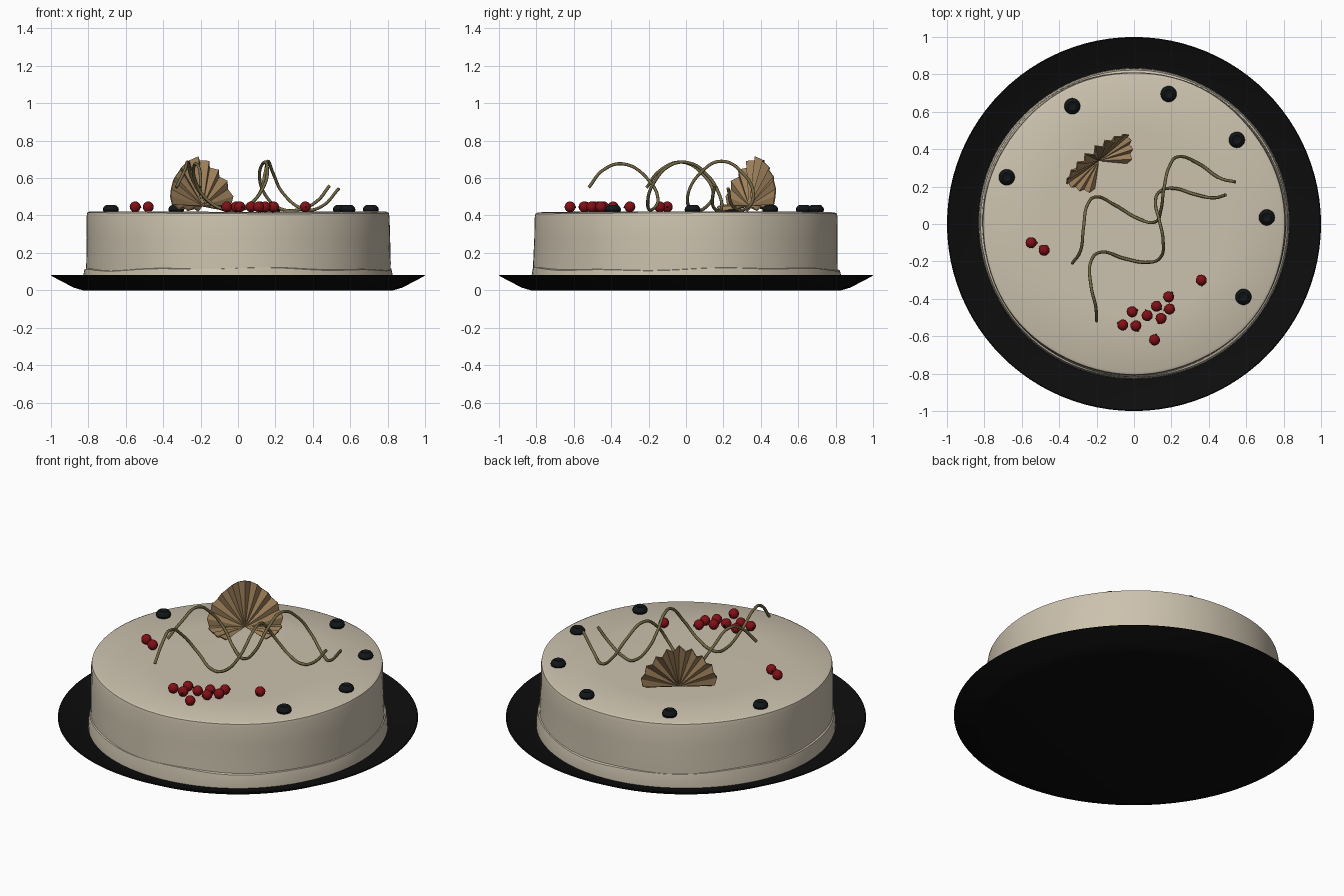
import bpy, bmesh
from math import sin, cos, pi
from mathutils import Vector

if "Cube" in bpy.data.objects:
    bpy.data.objects.remove(bpy.data.objects["Cube"])


def material(name, r, g, b):
    m = bpy.data.materials.new(name)
    m.use_nodes = True
    m.diffuse_color = (r, g, b, 1)
    bsdf = m.node_tree.nodes["Principled BSDF"]
    bsdf.inputs["Base Color"].default_value = (r, g, b, 1)
    bsdf.inputs["Roughness"].default_value = 0.6
    return m


black = material("plate black", 0.004, 0.004, 0.004)
cream = material("cream icing", 0.60, 0.535, 0.42)
red = material("currant red", 0.22, 0.005, 0.008)
dark = material("dark berry", 0.006, 0.008, 0.009)
olive = material("olive chocolate", 0.17, 0.14, 0.06)
tan = material("tan chocolate", 0.33, 0.21, 0.10)


def add_mesh(name, bm, mat, smooth=None):
    bmesh.ops.recalc_face_normals(bm, faces=bm.faces[:])
    me = bpy.data.meshes.new(name)
    bm.to_mesh(me)
    bm.free()
    me.materials.append(mat)
    ob = bpy.data.objects.new(name, me)
    bpy.context.collection.objects.link(ob)
    if smooth:
        bpy.ops.object.select_all(action='DESELECT')
        bpy.context.view_layer.objects.active = ob
        ob.select_set(True)
        bpy.ops.object.shade_smooth_by_angle(angle=smooth)
    return ob


def lathe(name, profile, mat, segments=96, wobble=None, smooth=0.6, at=(0, 0, 0)):
    """Spin a (radius, height) profile; wobble(angle, r, z) shifts radius and height."""
    bm = bmesh.new()
    rings = []
    for r, z in profile:
        if r == 0:
            rings.append([bm.verts.new((at[0], at[1], at[2] + z))] * segments)
            continue
        ring = []
        for i in range(segments):
            a = 2 * pi * i / segments
            dr, dz = wobble(a, r, z) if wobble else (0, 0)
            ring.append(bm.verts.new((at[0] + (r + dr) * cos(a),
                                      at[1] + (r + dr) * sin(a), at[2] + z + dz)))
        rings.append(ring)
    for low, high in zip(rings, rings[1:]):
        for i in range(segments):
            j = (i + 1) % segments
            quad = list(dict.fromkeys((low[i], low[j], high[j], high[i])))
            bm.faces.new(quad)
    return add_mesh(name, bm, mat, smooth)


# Dished serving plate
lathe("plate", [(0, 0), (0.83, 0), (0.88, 0.015), (1, 0.078), (0.995, 0.082),
                (0.87, 0.035), (0.83, 0.028), (0, 0.028)], black)


# Hand-spread icing: slightly uneven sides and edges
def side_wave(a, r, z):
    return 0.003 * sin(3 * a + 8 * z) + 0.002 * sin(7 * a), 0.003 * sin(2 * a + 1) * (z > 0.3)


def skirt_wave(a, r, z):
    return 0.002 * sin(5 * a), (0.006 * sin(3 * a) + 0.004 * sin(8 * a)) * (z > 0.09)


lathe("cake", [(0, 0.028), (0.815, 0.028), (0.814, 0.15), (0.811, 0.28), (0.81, 0.39),
               (0.806, 0.412), (0.792, 0.419), (0.5, 0.419), (0, 0.419)], cream,
      wobble=side_wave)
lathe("icing_skirt", [(0.78, 0.03), (0.831, 0.03), (0.829, 0.07), (0.821, 0.112),
                      (0.80, 0.12)], cream, wobble=skirt_wave)

# Red currants with a tiny dried tip
currants = [(-.55, -.10), (-.48, -.14), (.36, -.30), (.185, -.39), (.19, -.455), (.12, -.44),
            (.07, -.49), (.145, -.505), (-.01, -.47), (-.06, -.54), (.01, -.545), (.11, -.62)]
for n, (x, y) in enumerate(currants):
    bm = bmesh.new()
    bmesh.ops.create_uvsphere(bm, u_segments=20, v_segments=12, radius=0.029)
    bmesh.ops.translate(bm, verts=bm.verts[:], vec=(x, y, 0.446))
    add_mesh(f"currant_{n + 1}", bm, red, 1.0)
    bm = bmesh.new()
    bmesh.ops.create_cone(bm, segments=6, radius1=0.006, radius2=0.003, depth=0.012)
    a = n * 2.4
    bmesh.ops.translate(bm, verts=bm.verts[:],
                        vec=(x + 0.028 * cos(a), y + 0.028 * sin(a), 0.446))
    add_mesh(f"currant_tip_{n + 1}", bm, dark)

# Dark berries: squat domes with a small crown
berries = [(-.33, .63), (.185, .695), (.55, .45), (.71, .035), (.585, -.39), (-.68, .25)]
dome = [(0, 0), (0.038, 0), (0.043, 0.012), (0.040, 0.024), (0.031, 0.034),
        (0.024, 0.038), (0.018, 0.034), (0, 0.033)]
for n, (x, y) in enumerate(berries):
    lathe(f"dark_berry_{n + 1}", dome, dark, segments=20, at=(x, y, 0.418))


# Wavy chocolate curls
def curl(name, points):
    cu = bpy.data.curves.new(name, 'CURVE')
    cu.dimensions = '3D'
    cu.bevel_depth = 0.0085
    cu.bevel_resolution = 2
    cu.use_fill_caps = True
    cu.resolution_u = 8
    sp = cu.splines.new('BEZIER')
    sp.bezier_points.add(len(points) - 1)
    for bp, co in zip(sp.bezier_points, points):
        bp.co = co
        bp.handle_left_type = bp.handle_right_type = 'AUTO'
    cu.materials.append(olive)
    bpy.context.collection.objects.link(bpy.data.objects.new(name, cu))


curl("curl_back", [(-.33, -.21, .55), (-.285, -.14, .64), (-.27, -.02, .685), (-.25, .10, .61),
                   (-.20, .145, .52), (-.10, .10, .44), (.02, .03, .43), (.11, .01, .51),
                   (.145, .08, .63), (.16, .19, .69), (.19, .31, .62), (.24, .36, .52),
                   (.35, .32, .435), (.45, .25, .45), (.54, .225, .545)])
curl("curl_front", [(-.20, -.52, .55), (-.205, -.44, .645), (-.23, -.33, .675), (-.23, -.20, .59),
                    (-.17, -.15, .49), (-.05, -.185, .43), (.06, -.205, .46), (.14, -.18, .56),
                    (.155, -.08, .67), (.135, .02, .68), (.115, .11, .62), (.14, .175, .52),
                    (.22, .19, .44), (.32, .16, .43), (.42, .14, .475), (.49, .155, .56)])

# Pleated chocolate fan: upright pleats above, lower ones folded forward
across, ahead, up = Vector((.787, .617, 0)), Vector((.617, -.787, 0)), Vector((0, 0, 1))
apex = Vector((-.19, .34, .45))
folds, start, sweep = 30, -0.32 * pi, 1.64 * pi
bm = bmesh.new()
tip = bm.verts.new(apex)
previous = None
for i in range(folds + 1):
    a = start + sweep * i / folds
    s = sin(a)
    ridge = 1 if i % 2 else -1
    reach = 1 + 0.03 * ridge + 0.03 * sin(5 * a)
    rise, lean = (0.25 * s, -0.055 * s) if s > 0 else (0.022 * s, -0.13 * s)
    spoke = across * 0.205 * cos(a) + up * rise + ahead * lean
    fold = (ahead * max(s, 0.25) + up * (0.5 if s < 0 else 0)) * 0.02 * ridge
    row = [bm.verts.new(apex + spoke * t * reach + fold * t) for t in (0.5, 1)]
    if previous:
        bm.faces.new((tip, previous[0], row[0]))
        bm.faces.new((previous[0], previous[1], row[1], row[0]))
    previous = row
fan = add_mesh("chocolate_fan", bm, tan)
solid = fan.modifiers.new("Thickness", 'SOLIDIFY')
solid.thickness = 0.008
solid.offset = 0
